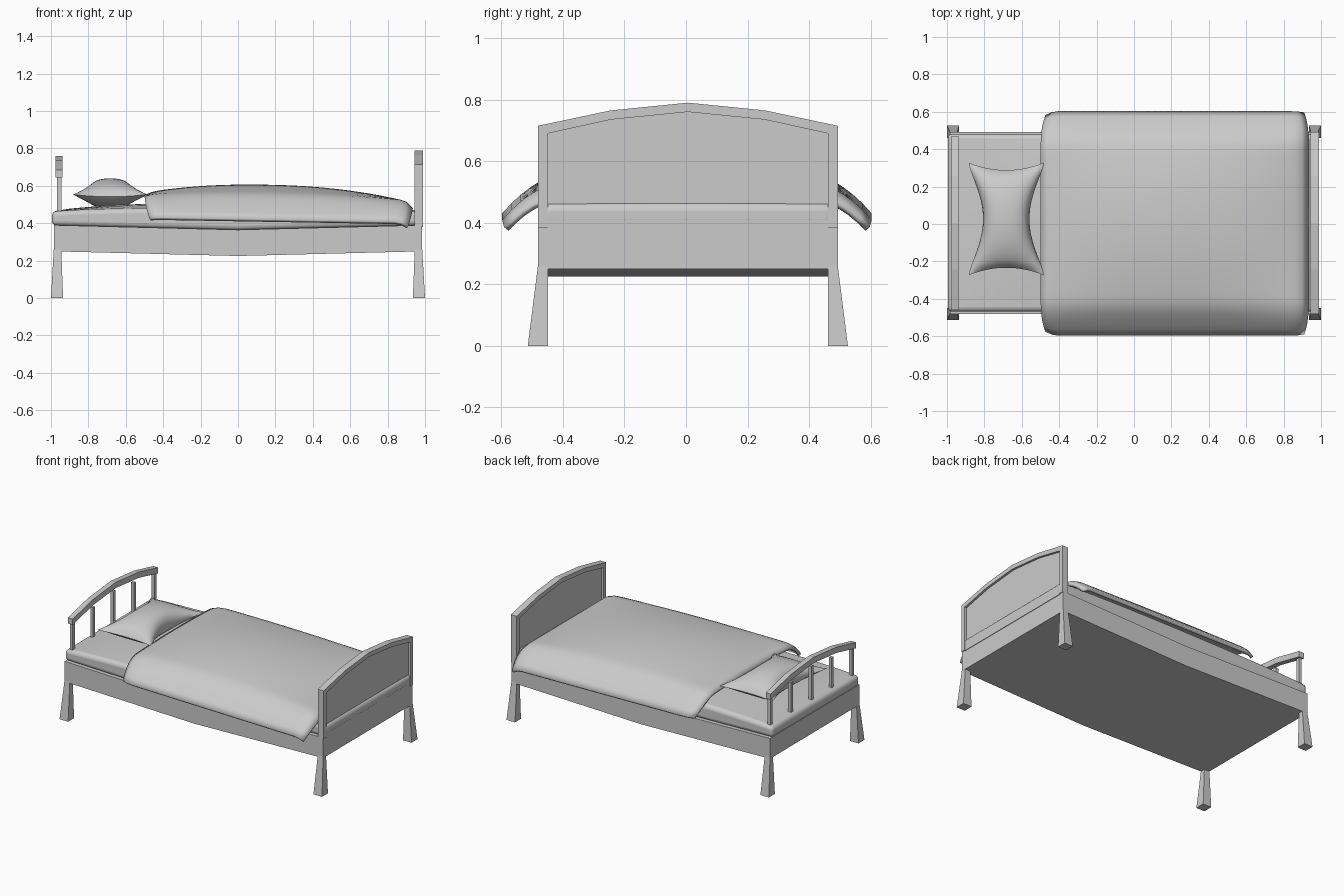
import bpy, bmesh, math

if "Cube" in bpy.data.objects:
    bpy.data.objects.remove(bpy.data.objects["Cube"])

YC = 0.006  # bed frame sits slightly off the bedding's centre


def make(name, verts, faces, smooth=None):
    me = bpy.data.meshes.new(name)
    me.from_pydata(verts, [], faces)
    bm = bmesh.new()
    bm.from_mesh(me)
    bmesh.ops.remove_doubles(bm, verts=bm.verts, dist=1e-5)
    bmesh.ops.recalc_face_normals(bm, faces=bm.faces)
    bm.to_mesh(me)
    bm.free()
    ob = bpy.data.objects.new(name, me)
    bpy.context.collection.objects.link(ob)
    if smooth:
        bpy.ops.object.select_all(action='DESELECT')
        ob.select_set(True)
        bpy.context.view_layer.objects.active = ob
        bpy.ops.object.shade_smooth_by_angle(angle=math.radians(smooth))
    return ob


def loft(name, rings, smooth=None):
    """Closed skin through equal-length rings, capped at both ends."""
    n = len(rings[0])
    verts = [v for r in rings for v in r]
    faces = [tuple(range(n)), tuple(range((len(rings) - 1) * n, len(rings) * n))]
    for k in range(len(rings) - 1):
        for i in range(n):
            j = (i + 1) % n
            faces.append((k * n + i, k * n + j, k * n + n + j, k * n + n + i))
    return make(name, verts, faces, smooth)


def prism(name, outline, x0, x1):
    """Extrude a (y, z) outline along x."""
    return loft(name, [[(x, y + YC, z) for y, z in outline] for x in (x0, x1)])


def rect(x0, x1, y0, y1, z):
    return [(x0, y0, z), (x1, y0, z), (x1, y1, z), (x0, y1, z)]


def arch(w, ends, shoulder, peak):
    return [(-w, ends), (-0.25, shoulder), (0, peak), (0.25, shoulder), (w, ends)]


def grid(nx, ny, fn, base=0):
    """Grid of points fn(u, v), u and v in -1..1, with quads."""
    vs = [fn(2 * i / nx - 1, 2 * j / ny - 1) for i in range(nx + 1) for j in range(ny + 1)]
    m = ny + 1
    fs = [tuple(base + k for k in (i * m + j, (i + 1) * m + j, (i + 1) * m + j + 1, i * m + j + 1))
          for i in range(nx) for j in range(ny)]
    return vs, fs


# Sagging base
loft("bed_base", [[(x, y + YC, z + d) for y, z in
                   ((-.487, .25), (.487, .25), (.487, .39), (-.487, .39))]
                  for x, d in ((-.985, 0), (0, -.025), (.985, 0))])

# Splayed legs
for sx in (-1, 1):
    for sy in (-1, 1):
        loft(f"leg_{'head' if sx < 0 else 'foot'}_{'front' if sy < 0 else 'back'}",
             [rect(sx * .935, sx, YC + sy * .455, YC + sy * .52, 0),
              rect(sx * .945, sx * .985, YC + sy * .455, YC + sy * .487, .26)])

# Footboard: arched frame, bottom rail and recessed panel
inner = arch(.455, .69, .735, .76)
prism("footboard_frame", [(-.487, .385)] + arch(.487, .715, .765, .79) + [(.487, .385), (.455, .385)]
      + inner[::-1] + [(-.455, .385)], .945, .99)
prism("footboard_lower_rail", [(-.456, .38), (.456, .38), (.456, .41), (-.456, .41)], .946, .989)
prism("footboard_panel", [(-.46, .38)] + inner + [(.46, .38)], .96, .975)

# Headboard: arched rail on five bars
prism("headboard_rail", arch(.465, .685, .735, .76) + arch(.465, .645, .695, .72)[::-1], -.975, -.938)
for k in range(5):
    y = (k - 2) * .222
    top = .70 - .055 * abs(k - 2) / 2
    prism(f"headboard_bar_{k + 1}", [(y - .011, .385), (y + .011, .385), (y + .011, top), (y - .011, top)],
          -.967, -.945)


# Mattress: crowned slab with rounded edges
def slab(top):
    def fn(u, v):
        x, y = u * .992 - .003, v * .475 + YC
        if top:
            return (x, y, .463 + .05 * (1 - u ** 2) ** .7 * (1 - .6 * v ** 2))
        return (x, y, .388 - .025 * (1 - abs(u)))
    return fn


NX, NY = 20, 8
va, fa = grid(NX, NY, slab(True))
vb, fb = grid(NX, NY, slab(False), len(va))
M, N = NY + 1, len(va)
border = ([i * M for i in range(NX)] + [NX * M + j for j in range(NY)]
          + [i * M + NY for i in range(NX, 0, -1)] + list(range(NY, 0, -1)))
sides = [(a, b, b + N, a + N) for a, b in zip(border, border[1:] + border[:1])]
mattress = make("mattress", va + vb, fa + fb + sides, 50)
bev = mattress.modifiers.new("round", 'BEVEL')
bev.width, bev.segments, bev.limit_method = .025, 4, 'ANGLE'
bev.angle_limit = math.radians(50)


# Blanket: puffed top, sides draped over the mattress
def drape(u, v):
    x = .218 + .717 * u
    y = .6 * v
    s = max(0, (abs(y) - .4) / .2)
    dome = max(0, 1 - abs(u + .1) ** 2.2) * max(0, 1 - (y / .52) ** 2)
    z = .538 - .012 * u + .067 * dome - .118 * s ** 2
    t = max(0, (abs(u) - .9) / .1)
    z -= (.045 if u > 0 else .012) * t ** 2 * (1 - .5 * min(s, 1))
    x -= u * .025 * s ** 3
    y *= 1 - .035 * t ** 2 * (1 if u < 0 else .3)
    return (x, y + .003, z)


vs, fs = grid(40, 40, drape)
blanket = make("blanket", vs, fs, 40)
if sum(p.normal.z for p in blanket.data.polygons) < 0:
    blanket.data.flip_normals()
sol = blanket.modifiers.new("thickness", 'SOLIDIFY')
sol.thickness, sol.offset = .02, -1


# Pillow: cushion with pinched waist and pointed corners
def cushion(h):
    def fn(u, v):
        x = -.683 + .2 * u * (1 - .38 * (1 - v * v) ** 1.5 * abs(u))
        y = .027 + .3 * v * (1 - .13 * (1 - u * u) * abs(v))
        puff = ((1 - u * u) * (1 - v * v)) ** .6
        return (x, y, .542 + .012 * u * u * v * v + h * puff)
    return fn


va, fa = grid(24, 24, cushion(.098))
vb, fb = grid(24, 24, cushion(-.06), len(va))
make("pillow", va + vb, fa + fb, 60)
